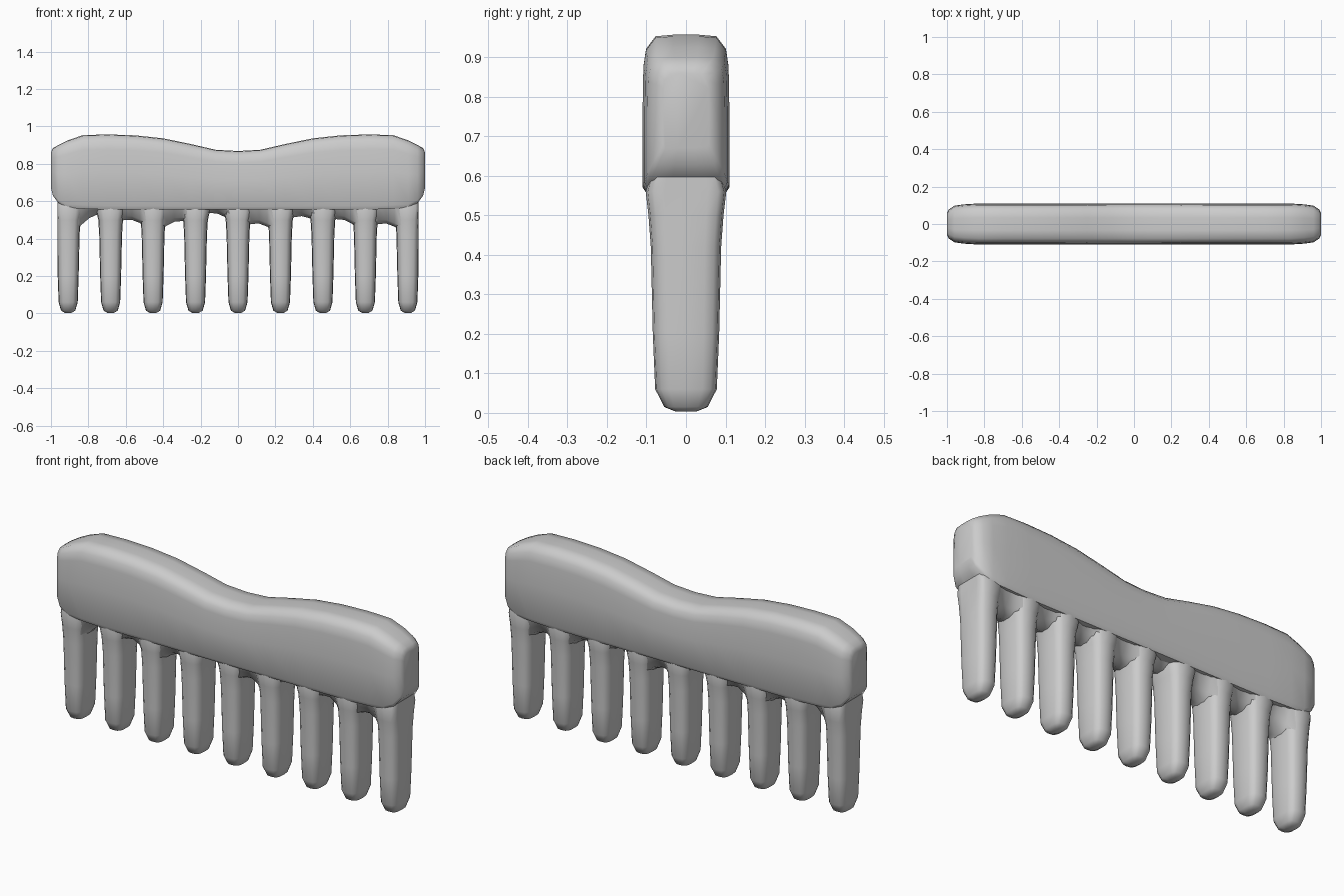
import bpy, bmesh, math

if "Cube" in bpy.data.objects:
    bpy.data.objects.remove(bpy.data.objects["Cube"], do_unlink=True)

grey = bpy.data.materials.new("plain grey")
grey.use_nodes = True
colour = (0.6, 0.6, 0.6, 1)
grey.diffuse_color = colour
grey.node_tree.nodes["Principled BSDF"].inputs["Base Color"].default_value = colour


def loft(name, rings, angle=50):
    """Skin a list of equal-length rings and close both ends."""
    bm = bmesh.new()
    loops = [[bm.verts.new(p) for p in ring] for ring in rings]
    n = len(loops[0])
    for a, b in zip(loops, loops[1:]):
        for i in range(n):
            j = (i + 1) % n
            bm.faces.new((a[i], a[j], b[j], b[i]))
    bm.faces.new(loops[0][::-1])
    bm.faces.new(loops[-1])
    bmesh.ops.recalc_face_normals(bm, faces=bm.faces)
    mesh = bpy.data.meshes.new(name)
    bm.to_mesh(mesh)
    bm.free()
    mesh.materials.append(grey)
    obj = bpy.data.objects.new(name, mesh)
    bpy.context.collection.objects.link(obj)
    bpy.ops.object.select_all(action="DESELECT")
    obj.select_set(True)
    bpy.context.view_layer.objects.active = obj
    bpy.ops.object.shade_smooth_by_angle(angle=math.radians(angle))
    return obj


# Spine: rounded section swept along x, dipping in the middle
half_section = [(0.35, 0), (0.9, 0.0), (1, 0.05), (1, 0.5),
                (0.98, 0.8), (0.92, 0.91), (0.7, 0.99), (0.3, 1)]
section = half_section + [(-y, z) for y, z in reversed(half_section)]
# distance from centre, half depth, bottom, top
stations = [(0, 0.11, 0.555, 0.868), (0.12, 0.11, 0.555, 0.875),
            (0.25, 0.11, 0.555, 0.905), (0.4, 0.11, 0.555, 0.936),
            (0.55, 0.11, 0.555, 0.952), (0.7, 0.11, 0.555, 0.957),
            (0.83, 0.11, 0.56, 0.953), (0.91, 0.105, 0.565, 0.925),
            (0.96, 0.098, 0.59, 0.9), (0.99, 0.078, 0.63, 0.883),
            (1, 0.058, 0.67, 0.86)]
stations = [(-x, d, lo, hi) for x, d, lo, hi in stations[:0:-1]] + stations
loft("spine", [[(x, y * d, lo + z * (hi - lo)) for y, z in section]
               for x, d, lo, hi in stations])

# Teeth: tapered rounded columns with a flared root
tooth_rings = [(0.003, 0.018, 0.025), (0.015, 0.038, 0.055),
               (0.06, 0.051, 0.078), (0.2, 0.056, 0.084),
               (0.42, 0.061, 0.089), (0.5, 0.066, 0.095),
               (0.56, 0.08, 0.102), (0.6, 0.08, 0.09)]
pitch, count = 0.227, 9


def rounded(c, power=0.65):
    return math.copysign(abs(c) ** power, c)


for k in range(count):
    cx = (k - 4) * pitch
    rings = []
    for z, w, d in tooth_rings:
        ring = []
        for i in range(16):
            a = math.tau * i / 16
            x = cx + w * rounded(math.cos(a))
            ring.append((max(-0.965, min(0.965, x)), d * rounded(math.sin(a)), z))
        rings.append(ring)
    loft("tooth_%d" % (k + 1), rings)

# Webs: wedges filling the roots between neighbouring teeth
web_edges = [(0.42, 0.53), (0.48, 0.45), (0.43, 0.48), (0.52, 0.48),
             (0.46, 0.43), (0.49, 0.48), (0.49, 0.44), (0.46, 0.43)]
for k, (left_z, right_z) in enumerate(web_edges):
    mid = (k - 3.5) * pitch
    rings = []
    for t in (-1, -0.5, 0, 0.5, 1):
        x = mid + t * 0.085
        z = (left_z + right_z) / 2 + t * (right_z - left_z) / 2
        z += 0.035 * (1 - t * t)
        d = 0.055 + 0.03 * t * t
        rings.append([(x, -0.095, 0.58), (x, -d, z + 0.02), (x, -0.02, z),
                      (x, 0.02, z), (x, d, z + 0.02), (x, 0.095, 0.58)])
    loft("web_%d" % (k + 1), rings)
